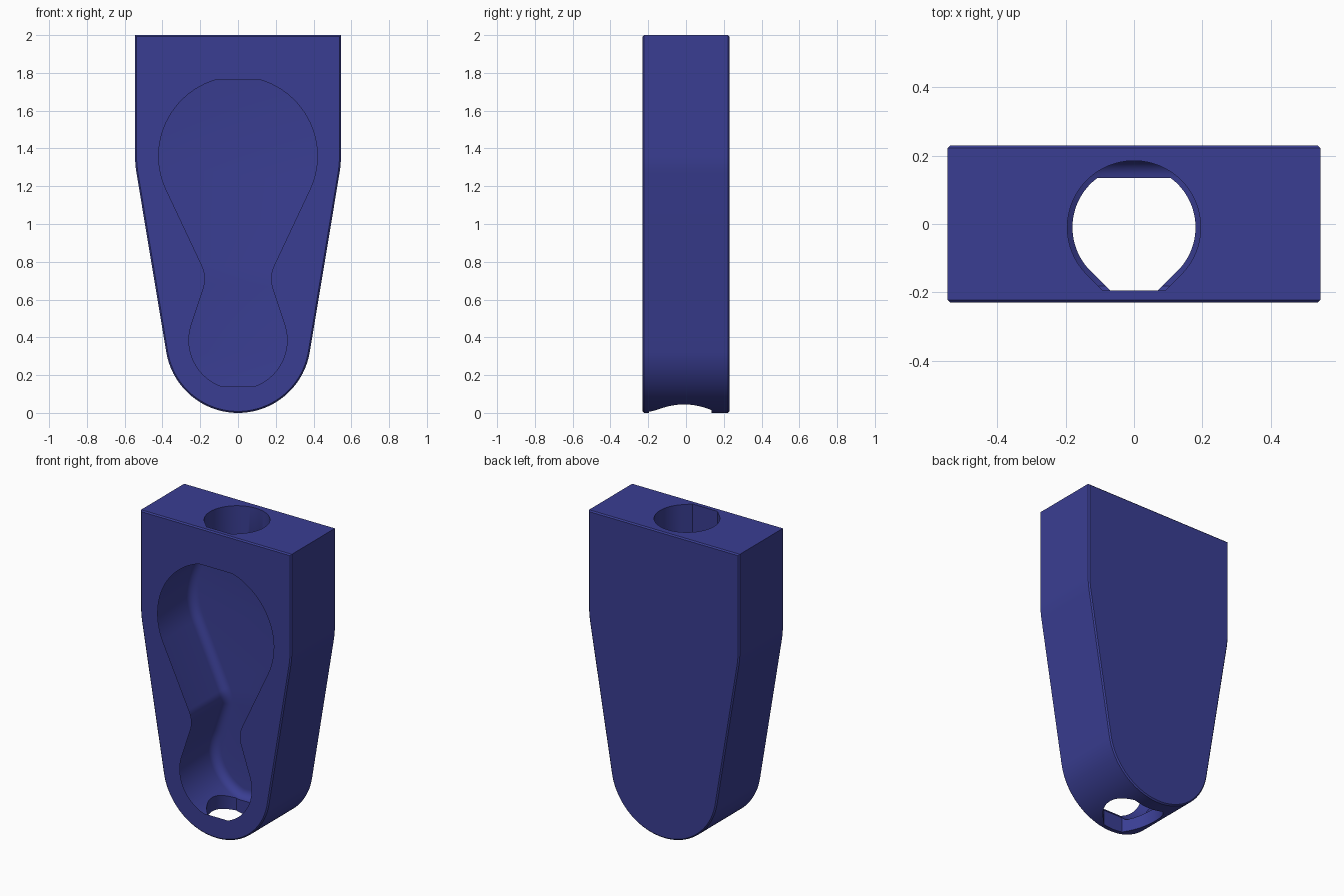
import bpy, bmesh, math
from mathutils import Vector

if "Cube" in bpy.data.objects:
    bpy.data.objects.remove(bpy.data.objects["Cube"])

HALF = 0.23                       # half thickness of the housing
UP_Z, LOW_Z = 1.36, 0.385         # centres of the two rounded ends

blue = bpy.data.materials.new("deep blue")
blue.diffuse_color = (0.042, 0.048, 0.29, 1)
blue.use_nodes = True
blue.node_tree.nodes["Principled BSDF"].inputs["Base Color"].default_value = blue.diffuse_color


def arc(cx, cy, r, a0, a1, n):
    return [(cx + r * math.cos(math.radians(a0 + (a1 - a0) * i / n)),
             cy + r * math.sin(math.radians(a0 + (a1 - a0) * i / n))) for i in range(n + 1)]


def mirrored(half):
    """Close a right-hand half profile with its mirror image."""
    return half + [(-x, y) for x, y in reversed(half) if abs(x) > 1e-5]


def prism(name, pts, axis, lo, hi, bevels=()):
    """Extrude a profile along y or z; bevels lists (end, width, segments)."""
    put = (lambda p, d: Vector((p[0], d, p[1]))) if axis == 'y' else (lambda p, d: Vector((p[0], p[1], d)))
    bm = bmesh.new()
    first = bm.faces.new([bm.verts.new(put(p, lo)) for p in pts])
    out = bmesh.ops.extrude_face_region(bm, geom=[first], use_keep_orig=True)
    moved = [v for v in out['geom'] if isinstance(v, bmesh.types.BMVert)]
    bmesh.ops.translate(bm, verts=moved, vec=put((0, 0), hi - lo))
    bmesh.ops.recalc_face_normals(bm, faces=bm.faces)
    k = 1 if axis == 'y' else 2
    for end, width, segs in bevels:
        edges = [e for e in bm.edges if all(abs(v.co[k] - end) < 1e-5 for v in e.verts)]
        bmesh.ops.bevel(bm, geom=edges, offset=width, offset_type='OFFSET', segments=segs,
                        profile=0.5, affect='EDGES', clamp_overlap=False)
    bmesh.ops.recalc_face_normals(bm, faces=bm.faces)
    me = bpy.data.meshes.new(name)
    bm.to_mesh(me)
    bm.free()
    me.materials.append(blue)
    ob = bpy.data.objects.new(name, me)
    bpy.context.collection.objects.link(ob)
    return ob


# Housing: square top tapering to a rounded bottom, with fine chamfers
tilt = -math.degrees(math.asin((0.545 - 0.385) / (UP_Z - LOW_Z)))
outline = mirrored([(0.545, 2.0)] + arc(0, UP_Z, 0.545, 0, tilt, 4)
                   + arc(0, LOW_Z, 0.385, tilt, -90, 28))
housing = prism("housing", outline, 'y', -HALF, HALF, ((-HALF, 0.008, 1), (HALF, 0.008, 1)))

# Pocket: two flattened circles joined through a waist, undercut behind
# a chamfered front lip, with a filleted floor
LIP, OVER = 0.048, 0.01
WX, WZ, WR = 0.335, 0.71, 0.16 - LIP
UP_R, LOW_R = 0.42 + LIP, 0.26 + LIP


def tangent(cz, r, side):
    d = Vector((WX, WZ - cz))
    return math.degrees(math.atan2(d.y, d.x) + side * math.acos((r + WR) / d.length))


t_up, t_low = tangent(UP_Z, UP_R, 1), tangent(LOW_Z, LOW_R, -1)
top_cut = math.degrees(math.asin((1.762 + LIP - UP_Z) / UP_R))
low_cut = -math.degrees(math.asin((LOW_Z - 0.14 + LIP) / LOW_R))
waist = mirrored(arc(0, UP_Z, UP_R, top_cut, t_up, 22)
                 + arc(WX, WZ, WR, 180 + t_up, 180 + t_low, 10)
                 + arc(0, LOW_Z, LOW_R, t_low, low_cut, 18))
pocket = prism("pocket_cutter", waist, 'y', -HALF - OVER, 0.187,
               ((-HALF - OVER, LIP + OVER, 1), (0.187, 0.052, 6)))


# Vertical holes: circle with a truncated 45 degree point toward the front
def teardrop(r, back):
    cy, front = -0.01, -0.195
    a = math.degrees(math.asin(min(1, (back - cy) / r)))
    tx, ty = r * math.cos(math.radians(45)), cy - r * math.sin(math.radians(45))
    return mirrored(arc(0, cy, r, a, -45, 24) + [(tx - (ty - front), front)])


upper = prism("upper_hole_cutter", teardrop(0.195, 0.185), 'z', 1.6, 2.2)
lower = prism("lower_hole_cutter", teardrop(0.18, 0.135), 'z', -0.2, LOW_Z)

# Cut the housing
bpy.context.view_layer.objects.active = housing
housing.select_set(True)
for cutter in (pocket, upper, lower):
    mod = housing.modifiers.new(cutter.name, 'BOOLEAN')
    mod.operation, mod.solver, mod.object = 'DIFFERENCE', 'EXACT', cutter
    bpy.ops.object.modifier_apply(modifier=mod.name)
    bpy.data.objects.remove(cutter)

bpy.ops.object.select_all(action='DESELECT')
housing.select_set(True)
bpy.ops.object.shade_smooth_by_angle(angle=math.radians(30))
